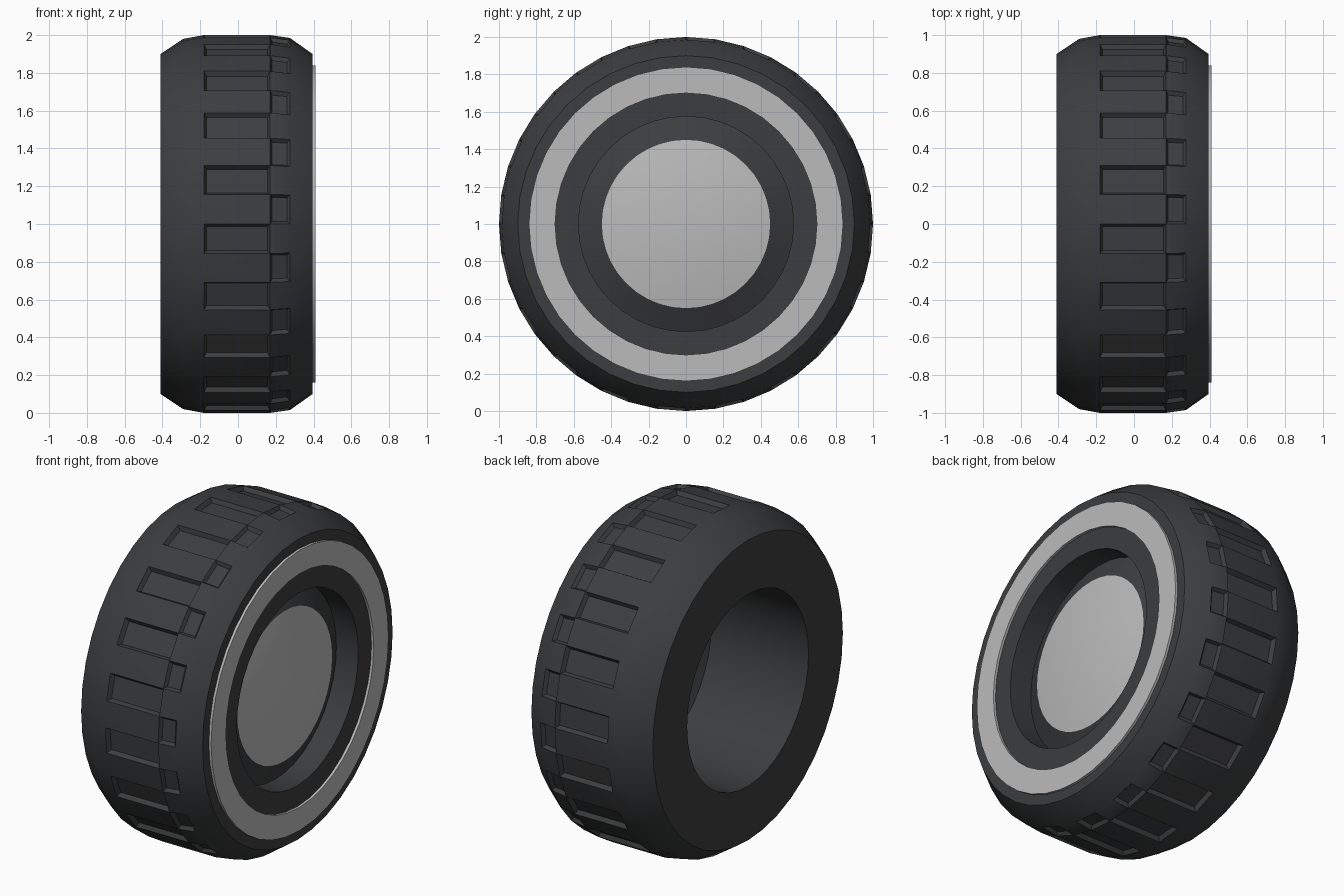
import bpy, bmesh, math

if "Cube" in bpy.data.objects:
    bpy.data.objects.remove(bpy.data.objects["Cube"])

SEG = 40


def material(name, rgb):
    m = bpy.data.materials.new(name)
    m.diffuse_color = (*rgb, 1)
    m.use_nodes = True
    m.node_tree.nodes["Principled BSDF"].inputs["Base Color"].default_value = m.diffuse_color
    return m


def lathe(name, profile, mat=None, closed=False, edit=None, angle=35):
    """Revolve (x, radius) points about the axle, which runs along x at z = 1."""
    bm = bmesh.new()
    rings = []
    for x, r in profile:
        if r == 0:
            rings.append([bm.verts.new((x, 0, 1))] * SEG)
        else:
            rings.append([bm.verts.new((x, -r * math.cos(a), 1 - r * math.sin(a)))
                          for a in (2 * math.pi * k / SEG for k in range(SEG))])
    bands = []
    n = len(rings)
    for i in range(n if closed else n - 1):
        a, b = rings[i], rings[(i + 1) % n]
        band = []
        for k in range(SEG):
            j = (k + 1) % SEG
            quad = list(dict.fromkeys((a[k], a[j], b[j], b[k])))
            band.append(bm.faces.new(quad))
        bands.append(band)
    bmesh.ops.recalc_face_normals(bm, faces=bm.faces[:])
    if edit:
        edit(bm, bands)
    me = bpy.data.meshes.new(name)
    bm.to_mesh(me)
    bm.free()
    ob = bpy.data.objects.new(name, me)
    bpy.context.collection.objects.link(ob)
    if mat:
        me.materials.append(mat)
    bpy.ops.object.select_all(action='DESELECT')
    ob.select_set(True)
    bpy.context.view_layer.objects.active = ob
    bpy.ops.object.shade_smooth_by_angle(angle=math.radians(angle))
    return ob


def cut_tread(bm, bands):
    # centre grooves alternate with the outer shoulder grooves
    for faces, depth in ((bands[2][0::2], -0.025), (bands[3][1::2], -0.02)):
        bmesh.ops.inset_individual(bm, faces=faces, thickness=0.02, depth=depth)


rubber = material("rubber", (0.045, 0.047, 0.05))
chrome = material("light_grey", (0.5, 0.5, 0.5))

# Tyre with open bore
lathe("tyre", [(-0.41, 0.90), (-0.29, 0.98), (-0.18, 1.0), (0.17, 1.0),
               (0.275, 0.985), (0.395, 0.90), (0.395, 0.575), (-0.41, 0.575)],
      rubber, closed=True, edit=cut_tread)

# Raised pale band on the outer sidewall
lathe("sidewall_band", [(0.385, 0.84), (0.41, 0.84), (0.41, 0.70), (0.385, 0.70)],
      chrome, closed=True)

# Dark conical rim, set back inside the bore
lathe("wheel_rim", [(0.25, 0.575), (0.31, 0.45), (0.29, 0.45), (0.235, 0.575)],
      rubber, closed=True)

# Gently domed hub cap
cap = [(0.31 + 0.04 * (1 - (r / 0.45) ** 2), r) for r in (0.45, 0.36, 0.24, 0.12, 0)]
lathe("hub_cap", [(0.295, 0), (0.295, 0.45)] + cap, chrome)
